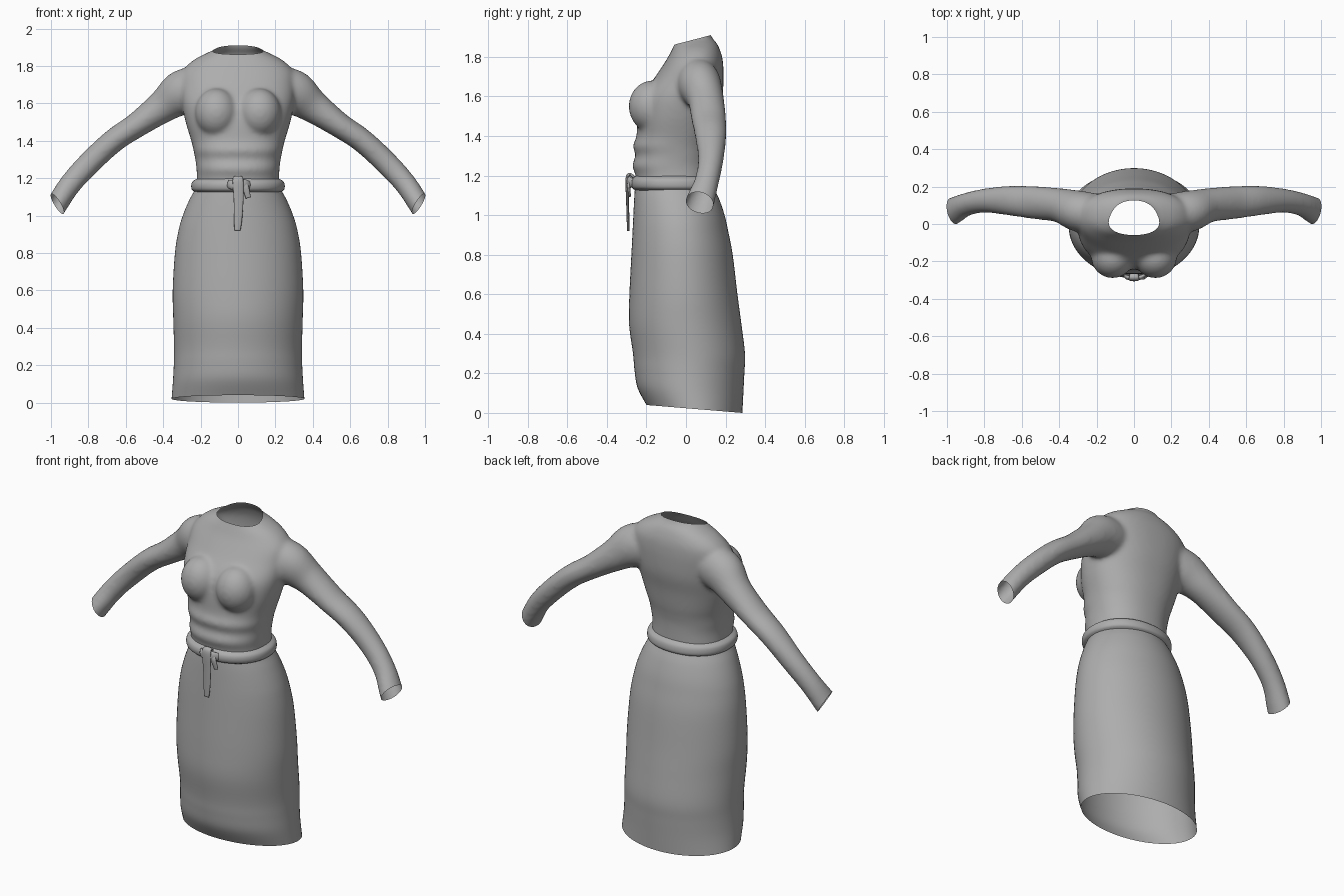
import bpy, bmesh, math
from mathutils import Vector

if "Cube" in bpy.data.objects:
    bpy.data.objects.remove(bpy.data.objects["Cube"], do_unlink=True)

cloth = bpy.data.materials.new("grey cloth")
cloth.use_nodes = True
GREY = (0.42, 0.42, 0.42, 1)
cloth.diffuse_color = GREY
cloth.node_tree.nodes["Principled BSDF"].inputs["Base Color"].default_value = GREY


def spline(rows, steps):
    """Catmull-Rom interpolation of rows of numbers."""
    out = []
    for i in range(len(rows) - 1):
        quad = rows[max(i - 1, 0)], rows[i], rows[i + 1], rows[min(i + 2, len(rows) - 1)]
        for s in range(steps):
            t = s / steps
            out.append([b + 0.5 * t * (c - a + t * (2 * a - 5 * b + 4 * c - d + t * (3 * (b - c) + d - a)))
                        for a, b, c, d in zip(*quad)])
    return out + [list(rows[-1])]


def skin(bm, rings, caps):
    """Bridge rings of points with quads, optionally closing both ends."""
    loops = [[bm.verts.new(p) for p in ring] for ring in rings]
    n = len(loops[0])
    for a, b in zip(loops, loops[1:]):
        for i in range(n):
            j = (i + 1) % n
            bm.faces.new((a[i], a[j], b[j], b[i]))
    if caps:
        bm.faces.new(loops[0])
        bm.faces.new(loops[-1])


def body_rings(rows, steps, n=72, power=2.0, hem=0.0):
    """Oval rings from (z, half width, front y, back y)."""
    rings = []
    for z, w, f, b in spline(rows, steps):
        ring = []
        for i in range(n):
            a = math.tau * i / n
            c, s = math.cos(a), math.sin(a)
            x = w * math.copysign(abs(c) ** (2 / power), c)
            y = (f + b) / 2 + (b - f) / 2 * math.copysign(abs(s) ** (2 / power), s)
            lift = hem * (1 - s) / 2 * max(0, 1 - z / 0.3)
            ring.append((x, y, z + lift))
        rings.append(ring)
    return rings


def tube_rings(rows, steps, n=24, side=(0, 1, 0)):
    """Oval rings along a path of (x, y, z, radius along side, other radius)."""
    pts = spline(rows, steps)
    rings = []
    for i, p in enumerate(pts):
        tangent = Vector(pts[min(i + 1, len(pts) - 1)][:3]) - Vector(pts[max(i - 1, 0)][:3])
        tangent.normalize()
        u = Vector(side)
        u = (u - tangent * u.dot(tangent)).normalized()
        v = tangent.cross(u)
        rings.append([Vector(p[:3]) + u * p[3] * math.cos(math.tau * k / n)
                      + v * p[4] * math.sin(math.tau * k / n) for k in range(n)])
    return rings


def make(name, bm):
    bmesh.ops.recalc_face_normals(bm, faces=bm.faces)
    mesh = bpy.data.meshes.new(name)
    bm.to_mesh(mesh)
    bm.free()
    mesh.materials.append(cloth)
    ob = bpy.data.objects.new(name, mesh)
    bpy.context.collection.objects.link(ob)
    mesh.shade_smooth()
    return ob


# Bodice: torso, bust and sleeves, fused into one skin
bm = bmesh.new()
torso = [(1.10, .225, -.25, .13), (1.20, .22, -.255, .13), (1.25, .222, -.272, .13),
         (1.30, .228, -.255, .132), (1.35, .238, -.268, .14), (1.40, .25, -.25, .15),
         (1.50, .28, -.245, .165), (1.60, .30, -.225, .185), (1.70, .305, -.155, .19),
         (1.76, .30, -.115, .188), (1.80, .275, -.09, .183), (1.84, .225, -.07, .17),
         (1.87, .165, -.055, .155), (1.90, .112, -.05, .13), (1.96, .095, -.04, .11)]
skin(bm, body_rings(torso, 5, power=2.25), True)
sleeve = [(.20, .05, 1.68, .11, .12), (.30, .07, 1.655, .11, .122), (.40, .10, 1.585, .092, .09),
          (.54, .115, 1.485, .088, .068), (.665, .125, 1.40, .08, .064), (.795, .125, 1.28, .065, .063),
          (.895, .105, 1.17, .062, .06), (.965, .07, 1.065, .074, .058), (1.03, .04, .96, .078, .058)]
for m in (1, -1):
    skin(bm, tube_rings([(m * r[0], *r[1:]) for r in sleeve], 6), True)
    bust = bmesh.ops.create_uvsphere(bm, u_segments=32, v_segments=16, radius=1)["verts"]
    for v in bust:
        v.co = Vector((m * .115, -.175, 1.55)) + v.co * Vector((.115, .115, .13))
bodice = make("bodice", bm)
remesh = bodice.modifiers.new("fuse", "REMESH")
remesh.mode = "VOXEL"
remesh.voxel_size = 0.011
smooth = bodice.modifiers.new("soften", "SMOOTH")
smooth.factor = 0.5
smooth.iterations = 14
bpy.context.view_layer.update()
fused = bpy.data.meshes.new_from_object(bodice.evaluated_get(bpy.context.evaluated_depsgraph_get()))
bodice.modifiers.clear()
bodice.data = fused

# Cut the waist, neckline and cuffs open
bm = bmesh.new()
bm.from_mesh(fused)
cuts = [((0, 0, 1.165), (0, 0, -1), lambda c: c.z < 1.3 and abs(c.x) < .4),
        ((0, .03, 1.885), (0, -.26, 1), lambda c: c.z > 1.78 and abs(c.x) < .2),
        ((.965, .06, 1.065), (.72, -.2, -.45), lambda c: c.x > .8),
        ((-.965, .06, 1.065), (-.72, -.2, -.45), lambda c: c.x < -.8)]
for point, normal, region in cuts:
    faces = [f for f in bm.faces if region(f.calc_center_median())]
    geom = set(faces) | {e for f in faces for e in f.edges} | {v for f in faces for v in f.verts}
    bmesh.ops.bisect_plane(bm, geom=list(geom), plane_co=point, plane_no=normal, clear_outer=True)
bm.to_mesh(fused)
bm.free()
fused.shade_smooth()

# Skirt, open at the hem
bm = bmesh.new()
skirt = [(0, .355, -.20, .285), (.10, .348, -.245, .29), (.20, .343, -.26, .295), (.30, .342, -.268, .298),
         (.45, .346, -.288, .28), (.60, .349, -.286, .26), (.80, .337, -.276, .236), (.92, .318, -.27, .213),
         (1.0, .295, -.266, .195), (1.08, .262, -.262, .168), (1.14, .23, -.258, .14), (1.18, .22, -.255, .13)]
skin(bm, body_rings(skirt, 5, hem=.04), False)
make("skirt", bm)

# Belt around the waist, with its knot and hanging tail
bm = bmesh.new()
belt = [(1.125, .228, -.255, .138), (1.138, .246, -.274, .155), (1.16, .25, -.28, .157),
        (1.182, .243, -.274, .15), (1.198, .218, -.255, .13)]
skin(bm, body_rings(belt, 4, power=2.15), False)
make("belt", bm)

ribbons = {
    "belt_tail": [(0, -.262, 1.19, .022, .008), (0, -.285, 1.205, .026, .008), (0, -.298, 1.18, .029, .008),
                  (.003, -.296, 1.08, .026, .007), (0, -.293, .98, .022, .007), (-.003, -.292, .92, .016, .006)],
    "belt_knot": [(-.05, -.272, 1.17, .022, .01), (-.03, -.286, 1.165, .026, .013),
                  (.03, -.286, 1.165, .03, .013), (.06, -.268, 1.165, .02, .01)],
    "belt_short_end": [(.02, -.282, 1.18, .02, .007), (.04, -.29, 1.15, .018, .008), (.055, -.284, 1.095, .014, .006)],
}
for name, rows in ribbons.items():
    bm = bmesh.new()
    skin(bm, tube_rings(rows, 6, 16, (0, 0, 1) if name == "belt_knot" else (1, 0, 0)), True)
    make(name, bm)
